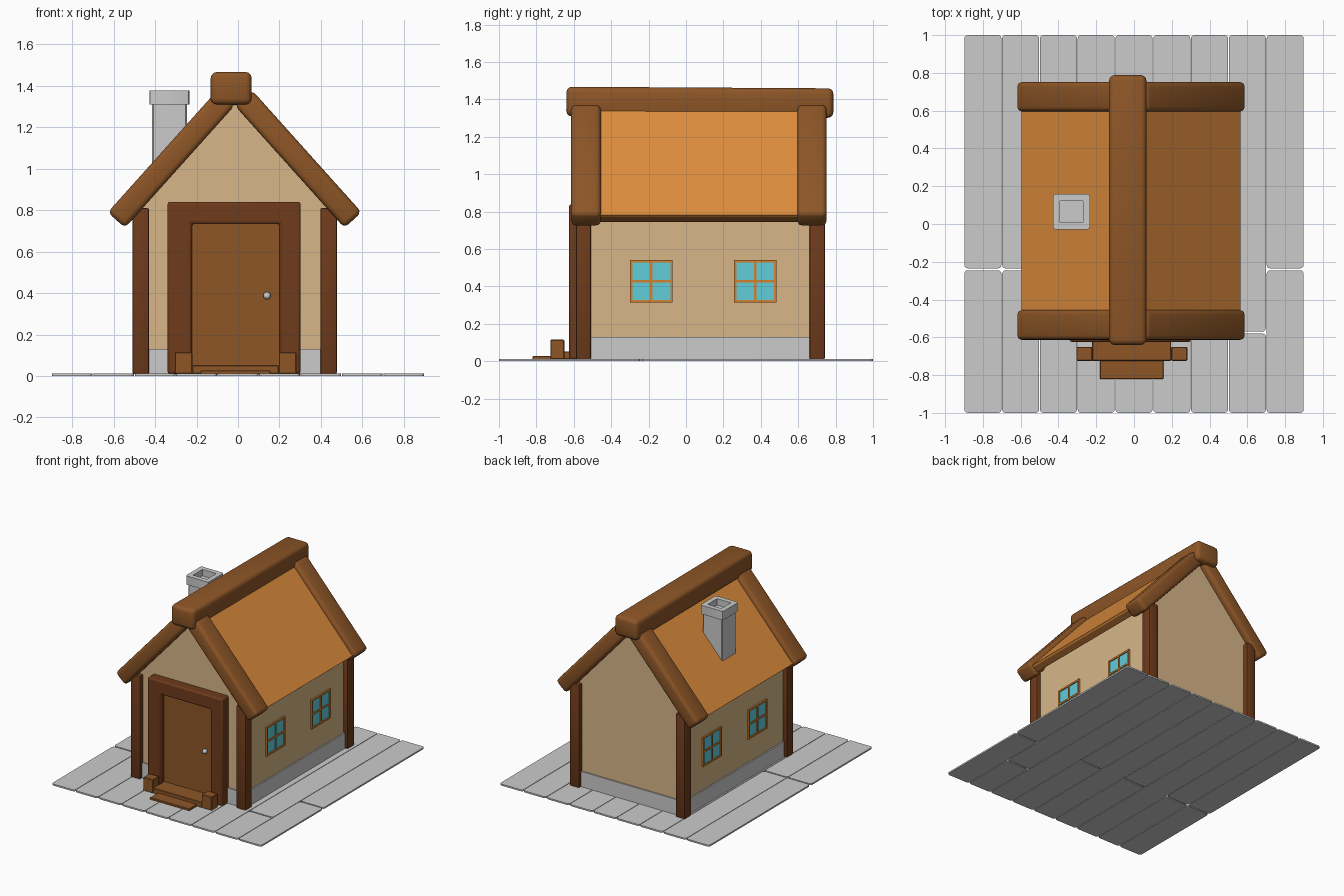
import bpy, bmesh, math
from mathutils import Vector, Matrix

if "Cube" in bpy.data.objects:
    bpy.data.objects.remove(bpy.data.objects["Cube"])

CX = -0.016          # middle of the house across x
PITCH = math.radians(48.1)


def material(name, rgb):
    m = bpy.data.materials.new(name)
    m.diffuse_color = [c ** 2.2 for c in rgb] + [1]
    m.use_nodes = True
    m.node_tree.nodes["Principled BSDF"].inputs["Base Color"].default_value = m.diffuse_color
    return m


PLASTER = material("plaster", (0.84, 0.71, 0.53))
ORANGE = material("roof_orange", (0.87, 0.55, 0.25))
WOOD = material("wood", (0.55, 0.34, 0.17))
DARK = material("dark_wood", (0.43, 0.24, 0.13))
TRIM = material("window_trim", (0.83, 0.5, 0.2))
GLASS = material("glass", (0.38, 0.8, 0.85))


def finish(name, bm, mat=None):
    bmesh.ops.recalc_face_normals(bm, faces=bm.faces)
    me = bpy.data.meshes.new(name)
    bm.to_mesh(me)
    bm.free()
    ob = bpy.data.objects.new(name, me)
    bpy.context.collection.objects.link(ob)
    if mat:
        me.materials.append(mat)
    return ob


def box(name, x, y, z, mat=None, bevel=0, seg=1, rot=0, tilt=0, upright_only=False):
    """Box from three (min, max) ranges, optionally bevelled and turned about its centre."""
    lo, hi = Vector((x[0], y[0], z[0])), Vector((x[1], y[1], z[1]))
    bm = bmesh.new()
    bmesh.ops.create_cube(bm, size=1, matrix=Matrix.Diagonal((*(hi - lo), 1)))
    if bevel:
        edges = [e for e in bm.edges if not upright_only
                 or abs(e.verts[0].co.z - e.verts[1].co.z) > 1e-5]
        bmesh.ops.bevel(bm, geom=edges, offset=bevel, segments=seg, profile=0.5, affect='EDGES')
    ob = finish(name, bm, mat)
    ob.location = (lo + hi) / 2
    ob.rotation_euler = (tilt, rot, 0)
    return ob


def roof_box(name, s, u, y, n, mat, bevel=0, seg=1):
    """Box lying on a roof slope: u runs down the slope, n is height off its outer line."""
    d = Vector((s * math.cos(PITCH), 0, -math.sin(PITCH)))
    up = Vector((s * math.sin(PITCH), 0, math.cos(PITCH)))
    c = Vector((CX + s * 0.083, 0, 1.38)) + d * sum(u) / 2 + up * sum(n) / 2
    hu, hn = (u[1] - u[0]) / 2, (n[1] - n[0]) / 2
    return box(name, (c.x - hu, c.x + hu), y, (c.z - hn, c.z + hn), mat, bevel, seg, s * PITCH)


# Stone floor slabs in nine columns, some split along their length
splits = [-0.24, -0.24, None, -0.24, None, -0.24, None, -0.575, -0.24]
for i, cut in enumerate(splits):
    x0 = -0.9 + 0.2 * i
    spans = [(-1, 1)] if cut is None else [(-1, cut - 0.005), (cut + 0.005, 1)]
    for j, span in enumerate(spans):
        box(f"floor_slab_{i}_{j}", (x0 + 0.002, x0 + 0.198), span, (0, 0.012),
            bevel=0.018, seg=3, upright_only=True)

# Walls: a gabled profile run from front to back
bm = bmesh.new()
profile = [(-0.46, 0.01), (0.46, 0.01), (0.46, 0.815), (0, 1.328), (-0.46, 0.815)]
face = bm.faces.new([bm.verts.new((CX + x, -0.55, z)) for x, z in profile])
ext = bmesh.ops.extrude_face_region(bm, geom=[face])["geom"]
bmesh.ops.translate(bm, vec=(0, 1.255, 0), verts=[v for v in ext if isinstance(v, bmesh.types.BMVert)])
finish("walls", bm, PLASTER)
box("foundation", (CX - 0.47, CX + 0.47), (-0.56, 0.715), (0.008, 0.13))

# Corner posts, rafters and roof panels
for s, side in ((-1, "left"), (1, "right")):
    for end, (y0, y1) in (("front", (-0.588, -0.508)), ("back", (0.66, 0.742))):
        px = CX + s * 0.453
        box(f"{end}_{side}_post", (px - 0.04, px + 0.04), (y0, y1), (0.01, 0.81), DARK, 0.008, 2)
    for end, y in (("front", (-0.614, -0.455)), ("back", (0.595, 0.752))):
        roof_box(f"{end}_{side}_rafter", s, (0, 0.793), y, (-0.112, 0), WOOD, 0.026, 3)
    roof_box(f"{side}_roof_panel", s, (-0.085, 0.778), (-0.5, 0.64), (-0.045, -0.03), ORANGE)
    roof_box(f"{side}_roof_boards", s, (-0.06, 0.775), (-0.5, 0.64), (-0.09, -0.044), WOOD)

# Ridge beam, very slightly tilted
box("ridge_beam", (-0.132, 0.066), (-0.64, 0.788), (1.305, 1.463), WOOD, 0.03, 3, tilt=-0.006)

# Door and its frame
bm = bmesh.new()
outline = [(-0.34, 0.01), (-0.34, 0.84), (0.302, 0.84), (0.302, 0.01),
           (0.2, 0.01), (0.2, 0.735), (-0.222, 0.735), (-0.222, 0.01)]
face = bm.faces.new([bm.verts.new((x, -0.625, z)) for x, z in outline])
ext = bmesh.ops.extrude_face_region(bm, geom=[face])["geom"]
bmesh.ops.translate(bm, vec=(0, 0.1, 0), verts=[v for v in ext if isinstance(v, bmesh.types.BMVert)])
frame = finish("door_frame", bm, DARK)
mod = frame.modifiers.new("soft_edges", 'BEVEL')
mod.width, mod.segments = 0.012, 2
box("door", (-0.225, 0.203), (-0.59, -0.54), (0.012, 0.738), WOOD)
bm = bmesh.new()
bmesh.ops.create_uvsphere(bm, u_segments=16, v_segments=10, radius=0.018)
finish("door_knob", bm).location = (0.14, -0.606, 0.388)

# Doorstep with a block at each end
box("upper_step", (-0.222, 0.197), (-0.725, -0.57), (0.01, 0.053), WOOD, 0.004)
box("lower_step", (-0.181, 0.157), (-0.82, -0.715), (0.01, 0.027), WOOD, 0.003)
box("left_step_block", (-0.305, -0.22), (-0.725, -0.65), (0.01, 0.115), WOOD, 0.004)
box("right_step_block", (0.197, 0.282), (-0.725, -0.65), (0.01, 0.115), WOOD, 0.004)

# Two four-pane windows on each side wall
for s, side in ((-1, "left"), (1, "right")):
    wx = CX + s * 0.46
    for k, yc in enumerate((-0.185, 0.37)):
        name, zc, h, t = f"{side}_window_{k}", 0.427, 0.114, 0.013
        box(name + "_glass", (wx - 0.005, wx + 0.005), (yc - h + 0.003, yc + h - 0.003),
            (zc - h + 0.003, zc + h - 0.003), GLASS)
        bar = (wx - 0.012, wx + 0.012)
        for o in (-h + t / 2, 0, h - t / 2):
            box(name + "_upright", bar, (yc + o - t / 2, yc + o + t / 2), (zc - h, zc + h), TRIM)
            box(name + "_crossbar", bar, (yc - h, yc + h), (zc + o - t / 2, zc + o + t / 2), TRIM)

# Chimney with a hollowed cap
box("chimney_shaft", (-0.414, -0.247), (-0.018, 0.148), (0.88, 1.315), bevel=0.006)
bm = bmesh.new()
bmesh.ops.create_cube(bm, size=1, matrix=Matrix.Diagonal((0.194, 0.19, 0.068, 1)))
bmesh.ops.bevel(bm, geom=[e for e in bm.edges if abs(e.verts[0].co.z - e.verts[1].co.z) > 0.01],
                offset=0.014, segments=2, profile=0.5, affect='EDGES')
top = max(bm.faces, key=lambda f: f.calc_center_median().z)
bmesh.ops.inset_region(bm, faces=[top], thickness=0.038)
bmesh.ops.translate(bm, vec=(0, 0, -0.05), verts=bmesh.ops.extrude_discrete_faces(
    bm, faces=[top])["faces"][0].verts)
finish("chimney_cap", bm).location = (-0.331, 0.065, 1.343)

# Smooth the rounded edges while keeping corners sharp
for ob in bpy.context.collection.objects:
    ob.select_set(True)
    bpy.context.view_layer.objects.active = ob
bpy.ops.object.shade_smooth_by_angle(angle=math.radians(35))
